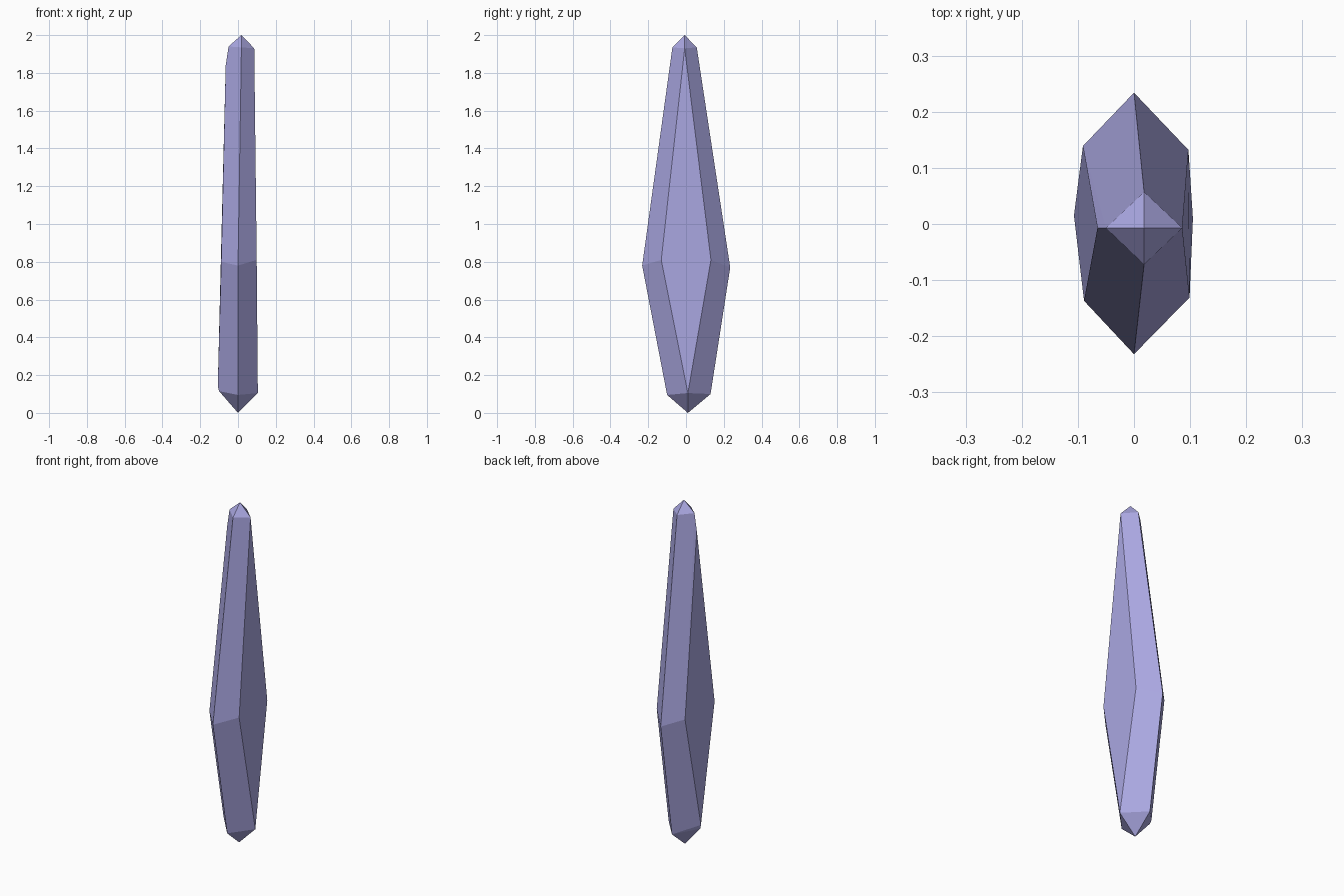
import bpy, bmesh, math

cube = bpy.data.objects.get("Cube")
if cube:
    bpy.data.objects.remove(cube, do_unlink=True)

# Lavender crystal material
lavender = bpy.data.materials.new("lavender_crystal")
lavender.use_nodes = True
colour = (0.40, 0.385, 0.75, 1)
lavender.diffuse_color = colour
lavender.node_tree.nodes["Principled BSDF"].inputs["Base Color"].default_value = colour

# Crystal corners, from the lower point to the upper point
lower_point = [(0, 0.01, 0)]
lower_ring = [(0, -0.10, 0.095), (0.105, 0.01, 0.105), (0, 0.13, 0.10),
              (-0.10, 0.012, 0.115), (-0.107, 0.015, 0.14)]
girdle = [(0, -0.232, 0.78), (0.099, -0.131, 0.81), (0.097, 0.132, 0.81),
          (0, 0.234, 0.77), (-0.091, 0.139, 0.80), (-0.089, -0.137, 0.80)]
upper_ring = [(0.018, -0.072, 1.935), (0.086, -0.007, 1.93), (0.018, 0.057, 1.935),
              (-0.05, -0.007, 1.94), (-0.065, -0.007, 1.84)]
upper_point = [(0.018, -0.007, 2.0)]

# Cut gem: wrap the corners and merge flat facets
bm = bmesh.new()
for corner in lower_point + lower_ring + girdle + upper_ring + upper_point:
    bm.verts.new(corner)
bmesh.ops.convex_hull(bm, input=bm.verts[:])
bmesh.ops.dissolve_limit(bm, angle_limit=math.radians(3),
                         verts=bm.verts[:], edges=bm.edges[:])
bmesh.ops.recalc_face_normals(bm, faces=bm.faces[:])

mesh = bpy.data.meshes.new("crystal_shard")
bm.to_mesh(mesh)
bm.free()
mesh.materials.append(lavender)
crystal = bpy.data.objects.new("crystal_shard", mesh)
bpy.context.collection.objects.link(crystal)
